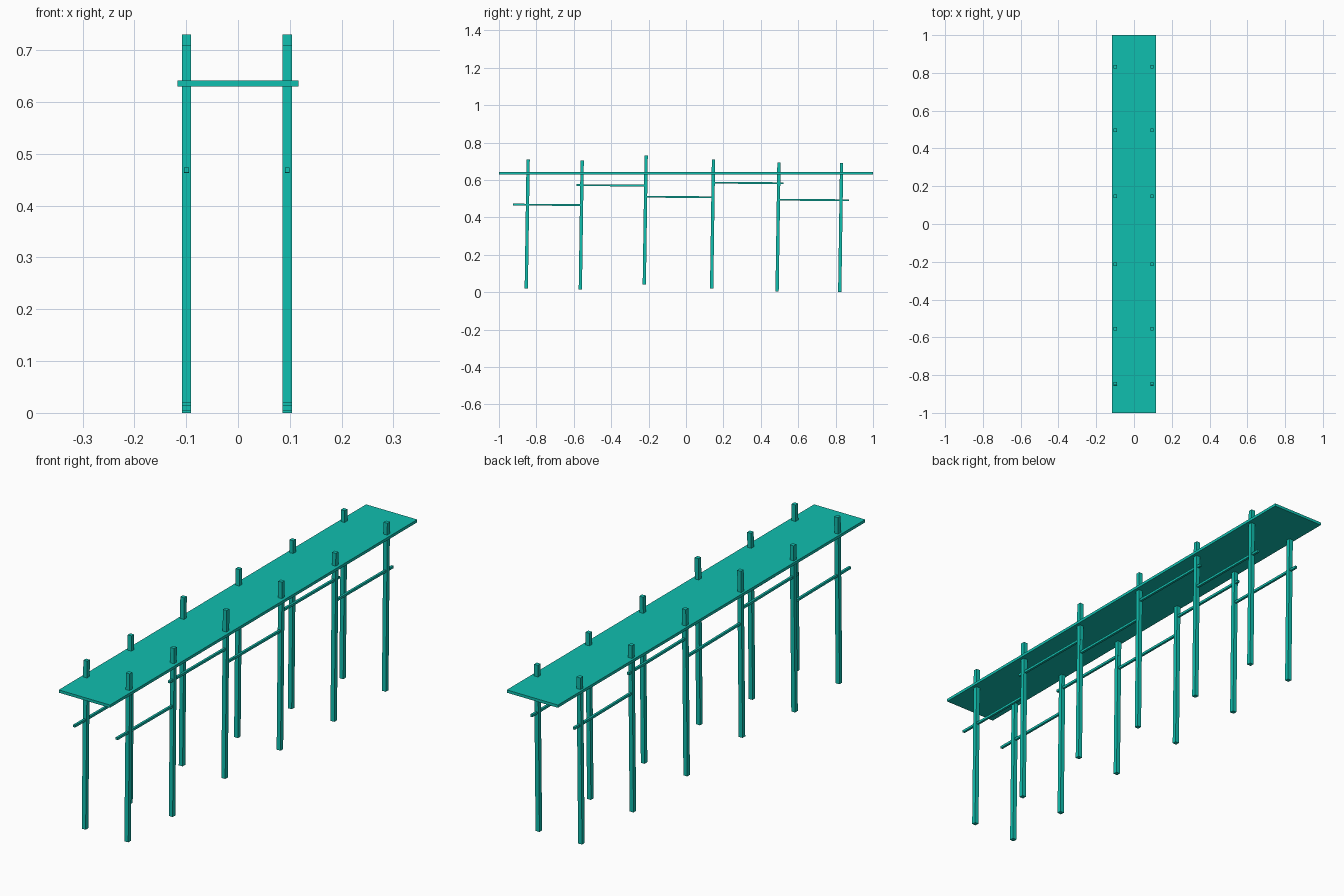
import bpy
from mathutils import Vector

cube = bpy.data.objects.get("Cube")
if cube:
    bpy.data.objects.remove(cube, do_unlink=True)

teal = bpy.data.materials.new("teal")
teal.use_nodes = True
COLOUR = (0.005, 0.52, 0.43, 1)
teal.diffuse_color = COLOUR
teal.node_tree.nodes["Principled BSDF"].inputs["Base Color"].default_value = COLOUR


def box(name, centre, size, tilt=0.0):
    """Box of the given size, tilted about the x axis."""
    bpy.ops.mesh.primitive_cube_add(size=1, location=centre, rotation=(tilt, 0, 0))
    ob = bpy.context.object
    ob.name = name
    ob.scale = size
    bpy.ops.object.transform_apply(location=False, rotation=False, scale=True)
    ob.data.materials.append(teal)
    return ob


def beam(name, x, start, end, width, along_z):
    """Square bar between two (y, z) points at a given x."""
    a, b = Vector((x, *start)), Vector((x, *end))
    d = b - a
    if along_z:
        size, tilt = (width, width, d.length), -d.y / d.z
    else:
        size, tilt = (width, d.length, width), d.z / d.y
    return box(name, (a + b) / 2, size, tilt)


# Walkway deck
box("deck", (0, 0, 0.636), (0.233, 2.0, 0.0115))

# Leaning posts: y at mid height, z of the foot; rails: y start, y end, z
POST_LENGTH = 0.69
posts = [(-0.849, 0.02), (-0.56, 0.014), (-0.218, 0.04),
         (0.142, 0.019), (0.492, 0.004), (0.827, 0.0)]
rails = [(-0.925, -0.55, 0.467), (-0.585, -0.206, 0.571), (-0.217, 0.142, 0.509),
         (0.147, 0.52, 0.584), (0.49, 0.871, 0.493)]

for side, x in (("right", -0.099), ("left", 0.095)):
    for i, (y, foot) in enumerate(posts, 1):
        beam(f"{side}_post_{i}", x, (y - 0.005, foot),
             (y + 0.005, foot + POST_LENGTH), 0.0175, True)
    # Staggered side rails, sloping down slightly towards the back
    for i, (y0, y1, z) in enumerate(rails, 1):
        beam(f"{side}_rail_{i}", x, (y0, z + 0.0015), (y1, z - 0.0015), 0.0095, False)
